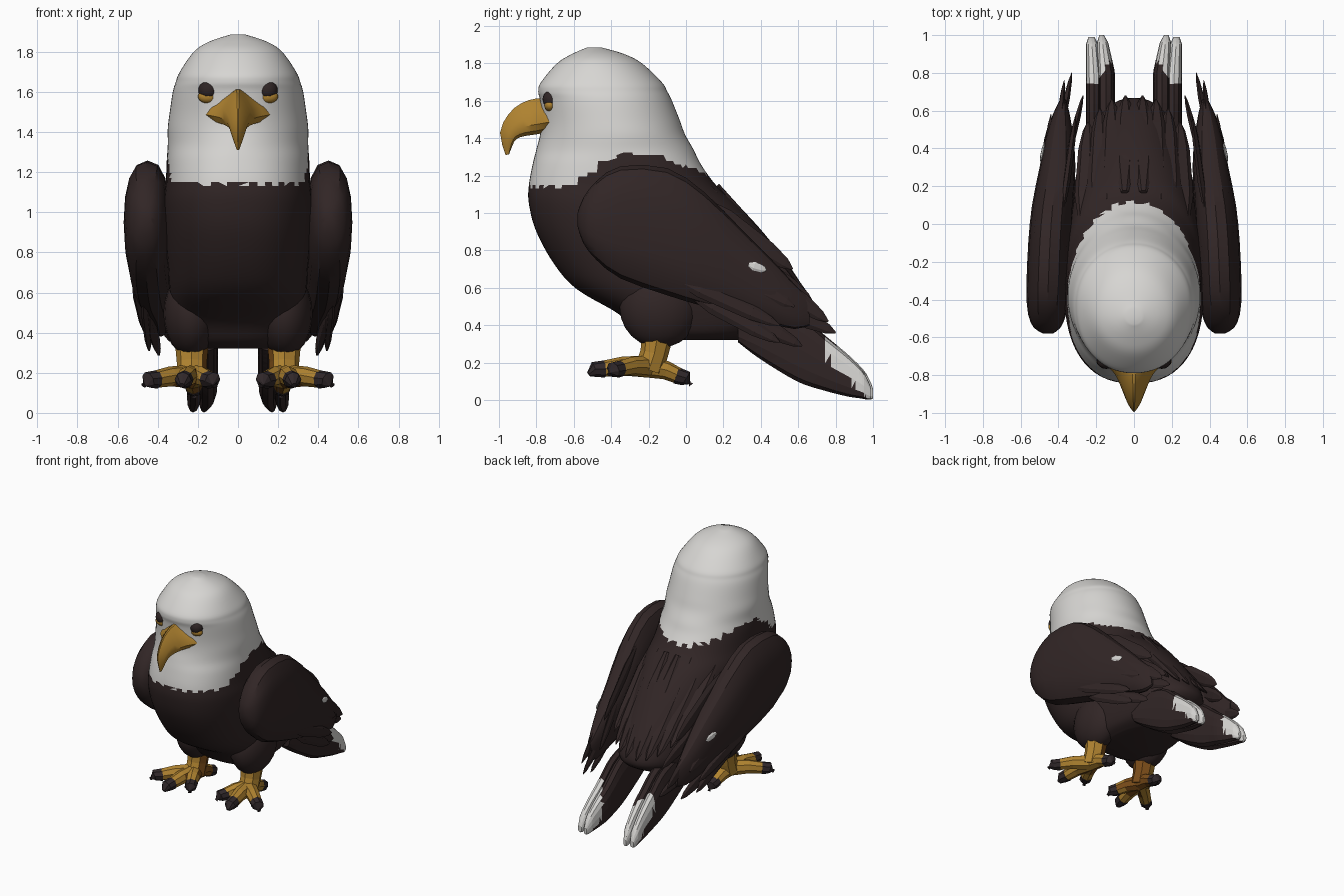
import bpy, bmesh, math
from mathutils import Vector as V

cube = bpy.data.objects.get("Cube")
if cube:
    bpy.data.objects.remove(cube, do_unlink=True)


def material(name, r, g, b):
    m = bpy.data.materials.new(name)
    m.use_nodes = True
    m.diffuse_color = (r, g, b, 1)
    bsdf = next(n for n in m.node_tree.nodes if n.type == 'BSDF_PRINCIPLED')
    bsdf.inputs["Base Color"].default_value = (r, g, b, 1)
    bsdf.inputs["Roughness"].default_value = 0.8
    return m


WHITE = material("white plumage", .68, .67, .65)
BROWN = material("dark brown plumage", .031, .019, .019)
YELLOW = material("golden yellow", .44, .23, .03)
RUST = material("rusty brown", .20, .075, .01)
CLAW = material("claw grey", .03, .021, .023)
EYE = material("eye brown", .028, .018, .018)


def finish(name, bm, mats, rule=None, mirror=False, smooth=None):
    bmesh.ops.recalc_face_normals(bm, faces=bm.faces[:])
    bm.normal_update()
    if rule:
        for f in bm.faces:
            f.material_index = rule(f.calc_center_median(), f.normal)
    me = bpy.data.meshes.new(name)
    bm.to_mesh(me)
    bm.free()
    ob = bpy.data.objects.new(name, me)
    bpy.context.collection.objects.link(ob)
    for m in mats:
        me.materials.append(m)
    if smooth:
        bpy.ops.object.select_all(action='DESELECT')
        ob.select_set(True)
        bpy.context.view_layer.objects.active = ob
        bpy.ops.object.shade_smooth_by_angle(angle=math.radians(smooth))
    if mirror:
        ob.modifiers.new("mirror", 'MIRROR').use_mirror_merge = False
    return ob


def loft(name, rings, mats, triangles=False, **kw):
    """Skin a list of closed rings and cap both ends."""
    bm = bmesh.new()
    rows = [[bm.verts.new(p) for p in r] for r in rings]
    n = len(rows[0])
    for a, b in zip(rows, rows[1:]):
        for i in range(n):
            j = (i + 1) % n
            bm.faces.new((a[i], a[j], b[j], b[i]))
    bm.faces.new(rows[0])
    bm.faces.new(rows[-1])
    if triangles:
        bmesh.ops.triangulate(bm, faces=bm.faces[:])
    return finish(name, bm, mats, **kw)


def refine(rows, steps):
    """Smoothly interpolate between the rows of a profile."""
    out = []
    for i in range(len(rows) - 1):
        p = [rows[max(0, min(len(rows) - 1, i + k))] for k in (-1, 0, 1, 2)]
        for s in range(steps):
            t = s / steps
            out.append([b + .5 * t * (c - a + t * (2 * a - 5 * b + 4 * c - d + t * (3 * (b - c) + d - a)))
                        for a, b, c, d in zip(*p)])
    return out + [list(rows[-1])]


def angles(n):
    return [(math.cos(2 * math.pi * i / n), math.sin(2 * math.pi * i / n)) for i in range(n)]


def power(v, e):
    return math.copysign(abs(v) ** e, v)


def tube(name, pts, radii, mats, n=8, rule=None):
    """Round limb along a path of points."""
    pts = [V(p) for p in pts]
    rings = []
    for i, p in enumerate(pts):
        d = (pts[min(i + 1, len(pts) - 1)] - pts[max(i - 1, 0)]).normalized()
        u = d.orthogonal().normalized()
        w = d.cross(u)
        rings.append([p + radii[i] * (u * c + w * s) for c, s in angles(n)])
    return loft(name, rings, mats, mirror=True, rule=rule)


def feather(name, a, b, width, thick, normal, mats=(BROWN,)):
    """Flat tapered blade from root to tip."""
    a, b = V(a), V(b)
    d = (b - a).normalized()
    side = d.cross(V(normal)).normalized()
    up = side.cross(d)
    rings = []
    for t, k in ((0, .4), (.3, 1), (.75, .85), (.92, .5), (1, .08)):
        p = a.lerp(b, t)
        rings.append([p + side * c * width * k + up * s * thick * k for c, s in angles(6)])
    return loft(name, rings, mats, mirror=True)


def ball(name, centre, radii, mats, seg=16):
    bm = bmesh.new()
    bmesh.ops.create_uvsphere(bm, u_segments=seg, v_segments=seg // 2 + 2, radius=1)
    bmesh.ops.scale(bm, vec=radii, verts=bm.verts[:])
    bmesh.ops.translate(bm, vec=centre, verts=bm.verts[:])
    return finish(name, bm, mats, mirror=True, smooth=40)


# Body and head: height, front, back, widest depth, half width, roundness
trunk = [
    (.32, -.20, .30, .0, .20, .8), (.36, -.27, .48, .0, .27, .8),
    (.46, -.36, .66, -.02, .31, .78), (.59, -.58, .63, -.10, .34, .8),
    (.72, -.70, .55, -.20, .35, .82), (.90, -.80, .41, -.28, .365, .82),
    (1.05, -.84, .27, -.33, .37, .82), (1.15, -.84, .16, -.35, .36, .84),
    (1.26, -.82, .08, -.36, .355, .9), (1.34, -.80, .04, -.38, .35, 1),
    (1.42, -.78, -.005, -.38, .35, 1), (1.5, -.775, -.035, -.4, .34, 1),
    (1.6, -.78, -.075, -.42, .325, .96), (1.65, -.79, -.10, -.43, .31, .94),
    (1.7, -.775, -.13, -.44, .29, .94), (1.8, -.69, -.235, -.47, .22, 1),
    (1.85, -.61, -.33, -.48, .145, 1), (1.885, -.53, -.45, -.49, .04, 1)]


def trunk_ring(z, front, back, mid, half, e):
    ring = []
    for c, s in angles(60):
        k = e if s < 0 else .5 + e / 2
        y = mid + (mid - front if s < 0 else back - mid) * power(s, k)
        ring.append((half * power(c, k), y, z))
    return ring


def collar(c, normal):
    if c.y < -.35:
        edge = 1.145 + .17 * max(0, min(1, (c.y + .62) / .25))
    else:
        edge = 1.315 - .11 * max(0, c.y + .2) / .32
    return 1 if c.z < edge + .01 * math.sin(c.x * 70 + c.y * 50) else 0


loft("body_and_head", [trunk_ring(*r) for r in refine(trunk, 5)], [WHITE, BROWN],
     triangles=True, rule=collar, smooth=30)


# Wings: depth, bottom, top, inner side, outer side
def box_ring(y, lo, hi, inner, outer, n=16):
    return [((inner + outer) / 2 + (outer - inner) / 2 * power(c, .8), y,
             (lo + hi) / 2 + (hi - lo) / 2 * power(s, .9)) for c, s in angles(n)]


wing = [(-.58, .93, 1.0, .43, .48), (-.55, .84, 1.08, .39, .53), (-.48, .75, 1.17, .36, .56),
        (-.35, .65, 1.25, .34, .57), (-.1, .56, 1.24, .33, .56), (.1, .5, 1.11, .32, .54),
        (.3, .45, .91, .31, .50), (.45, .41, .76, .32, .47), (.58, .38, .62, .34, .43),
        (.66, .40, .54, .36, .39)]
loft("wing", [box_ring(*r) for r in refine(wing, 2)], [BROWN], mirror=True, smooth=30)

# Flight feathers fanning back from the wings
for i, (a, b, w) in enumerate([
        ((.44, .25, .62), (.33, .80, .36), .055), ((.46, .15, .53), (.39, .62, .29), .05),
        ((.39, .2, .85), (.27, .68, .52), .055), ((.43, .2, .82), (.37, .76, .42), .06),
        ((.47, 0, .59), (.44, .50, .31), .05), ((.38, .05, 1.08), (.31, .57, .70), .06),
        ((.50, .0, .82), (.44, .58, .50), .06), ((.52, -.1, .68), (.46, .5, .40), .05)]):
    feather(f"flight_feather_{i + 1}", a, b, w, .02, (1, 0, .2))
feather("wing_spot", (.494, .335, .725), (.475, .43, .695), .024, .008, (1, .2, .1), [WHITE])

# Long feathers lying over the back
for i, (x, y, z, y2, z2) in enumerate([(.05, .17, 1.15, .68, .52), (.13, .13, 1.14, .66, .53),
                                     (.20, .07, 1.14, .61, .56), (.27, 0, 1.12, .54, .62)]):
    feather(f"back_feather_{i + 1}", (x, y, z), (x * .9, y2, z2), .055, .025, (x, .75, .6))

# Forked tail, white on the upper tips
tail = [(.28, .31, .44), (.40, .22, .50), (.6, .10, .46), (.75, .05, .34),
        (.87, .02, .24), (.95, .008, .16), (.985, .002, .10), (1.0, .01, .06)]


def tip_white(c, normal):
    start = .75 + 1.4 * max(0, .2 - c.x)
    return 1 if c.y > start and c.z > .24 - (c.y - .74) else 0


for side, inner, outer, slant, end in (("inner", .10, .197, .045, 1), ("outer", .17, .255, .025, .99)):
    rings = []
    for y, lo, hi in refine(tail, 4):
        k = max(0, y - .8) / .2 * slant
        tip = max(0, y - .96) * .35
        rings.append(box_ring(y * end, lo, hi, inner + k + tip, outer - tip, 12))
    loft(f"{side}_tail_lobe", rings, [BROWN, WHITE], triangles=True, rule=tip_white, mirror=True)


# Thighs, shanks, toes and claws; inner and hind faces of the feet are rusty
def inner_side(c, normal):
    return 1 if c.y > -.32 and normal.x < -.25 and normal.y > -.6 and normal.z < .6 else 0


ball("thigh", (.232, -.14, .495), (.14, .215, .215), [BROWN], 20)
tube("shank", [(.23, -.15, .36), (.23, -.17, .25), (.23, -.2, .16)], [.085, .075, .075],
     [YELLOW, RUST], rule=inner_side)
for i, (x, y, z) in enumerate([(.425, -.37, .165), (.27, -.46, .165), (.14, -.38, .165), (.22, -.03, .125)]):
    root, tip = V((.23, -.2, .18)), V((x, y, z))
    d = (tip - root).normalized()
    tube(f"toe_{i + 1}", [root, root.lerp(tip, .55) + V((0, 0, .01)), tip],
         [.06, .05, .042], [YELLOW, RUST], rule=inner_side)
    tube(f"claw_{i + 1}", [tip - d * .025, tip + d * .03, tip + d * .06 - V((0, 0, .025))],
         [.046, .042, .014], [CLAW])

# Hooked beak: top and bottom of each section, then half width
beak = [(-.70, 1.60, -.70, 1.45, .155), (-.745, 1.61, -.74, 1.435, .135), (-.80, 1.615, -.79, 1.42, .09),
        (-.88, 1.59, -.86, 1.41, .06), (-.95, 1.53, -.905, 1.395, .042),
        (-.995, 1.43, -.925, 1.365, .028), (-.965, 1.31, -.945, 1.315, .006)]
rings = []
for yt, zt, yb, zb, w in refine(beak, 2):
    rings.append([(w * c * (1 - .6 * s), (yt + yb) / 2 + (yt - yb) / 2 * s,
                   (zt + zb) / 2 + (zt - zb) / 2 * s) for c, s in angles(14)])
loft("beak", rings, [YELLOW], smooth=35)

# Eyes with yellow lower rims
ball("eye_rim", (.15, -.728, 1.577), (.05, .03, .034), [YELLOW])
ball("eye", (.148, -.722, 1.608), (.05, .045, .048), [EYE])
